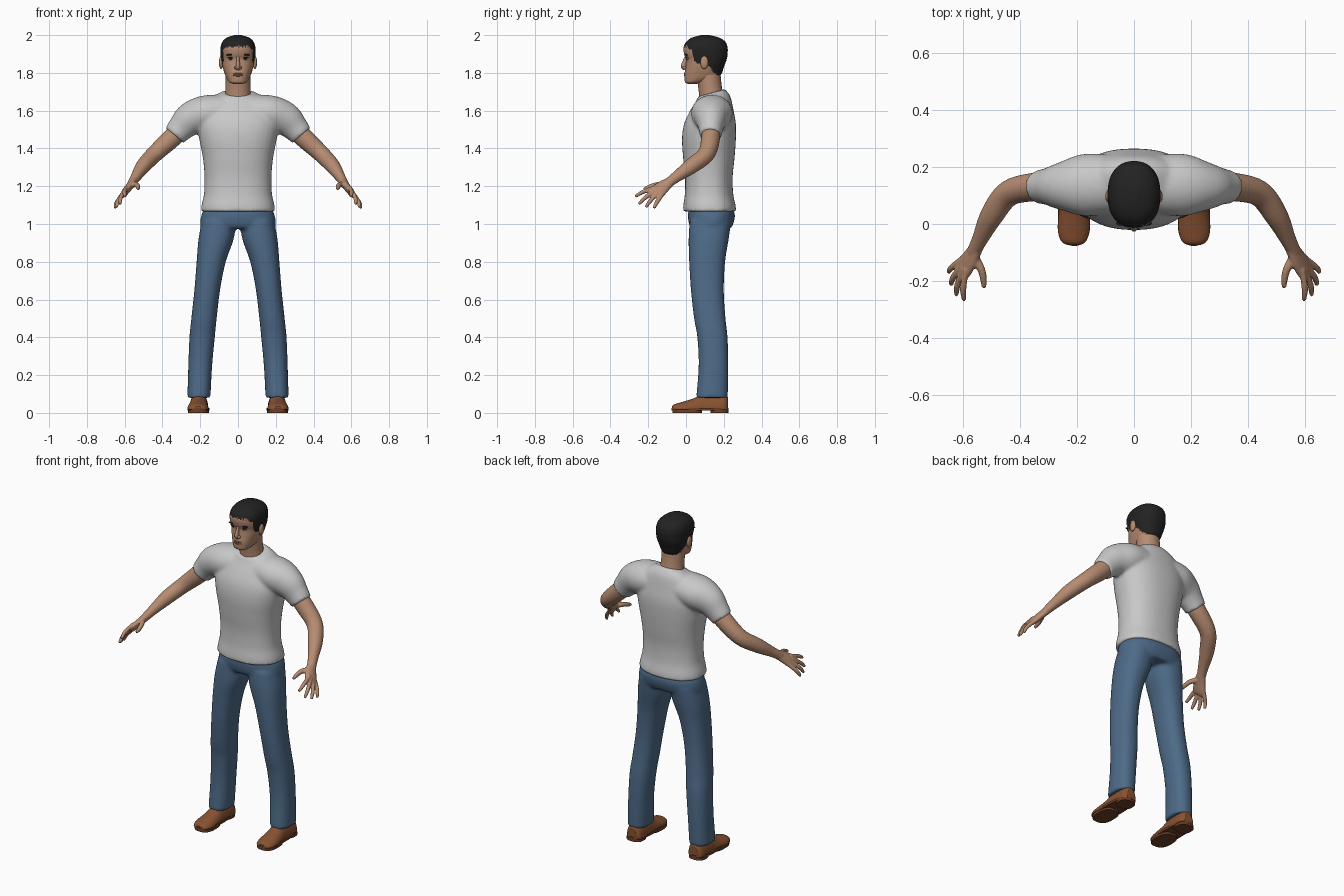
import bpy, bmesh, math, random
from mathutils import Vector, Matrix

random.seed(4)
if "Cube" in bpy.data.objects:
    bpy.data.objects.remove(bpy.data.objects["Cube"], do_unlink=True)


def material(name, r, g, b):
    m = bpy.data.materials.new(name)
    m.use_nodes = True
    m.diffuse_color = (r, g, b, 1)
    shader = m.node_tree.nodes["Principled BSDF"]
    shader.inputs["Base Color"].default_value = (r, g, b, 1)
    shader.inputs["Roughness"].default_value = 0.8
    return m


skin = material("skin", 0.47, 0.26, 0.165)
lip = material("lip", 0.33, 0.15, 0.1)
hair = material("black hair", 0.016, 0.016, 0.016)
white = material("eye white", 0.5, 0.45, 0.4)
cotton = material("light grey cotton", 0.58, 0.58, 0.58)
denim = material("blue denim", 0.075, 0.145, 0.245)
leather = material("brown leather", 0.25, 0.085, 0.032)
rubber = material("dark brown sole", 0.15, 0.05, 0.02)


def spline(rows, steps):
    """Smooth interpolation through rows of numbers."""
    out = []
    last = len(rows) - 1
    for i in range(last):
        p = [rows[max(0, min(last, i + k))] for k in (-1, 0, 1, 2)]
        for s in range(steps):
            t = s / steps
            out.append([b + 0.5 * t * (c - a + t * (2*a - 5*b + 4*c - d + t * (3*(b - c) + d - a)))
                        for a, b, c, d in zip(*p)])
    return out + [list(rows[-1])]


def loft(bm, rings):
    loops = [[bm.verts.new(p) for p in ring] for ring in rings]
    n = len(loops[0])
    for lo, hi in zip(loops, loops[1:]):
        for i in range(n):
            j = (i + 1) % n
            bm.faces.new((lo[i], lo[j], hi[j], hi[i]))
    bm.faces.new(loops[0][::-1])
    bm.faces.new(loops[-1])


def oval(n, power):
    for i in range(n):
        a = 2 * math.pi * i / n
        c, s = math.cos(a), math.sin(a)
        r = (abs(c) ** power + abs(s) ** power) ** (-1 / power)
        yield c * r, s * r


def stack(bm, rows, side=1, power=2.3, n=40, steps=6):
    """Level sections: height, half width, front, back, centre x, tilt."""
    rings = []
    for z, w, yf, yb, cx, tilt in spline(rows, steps):
        mid, d = (yf + yb) / 2, (yb - yf) / 2
        rings.append([(side * cx + w * u, mid + d * v, z + tilt * d * v)
                      for u, v in oval(n, power)])
    loft(bm, rings)


def tube(bm, rows, across, side=1, n=20, steps=5, floor=-1):
    """Sections along a path: x, y, z, radius across, other radius."""
    rows = spline(rows, steps)
    pts = [Vector((side * r[0], r[1], r[2])) for r in rows]
    rings = []
    for i, p in enumerate(pts):
        t = (pts[min(i + 1, len(pts) - 1)] - pts[max(i - 1, 0)]).normalized()
        u = Vector(across)
        u = (u - t * u.dot(t)).normalized()
        v = t.cross(u)
        ring = [p + u * (rows[i][3] * c) + v * (rows[i][4] * s) for c, s in oval(n, 2)]
        rings.append([(q.x, q.y, max(q.z, floor)) for q in ring])
    loft(bm, rings)


def ball(bm, centre, radii, turn=0):
    m = Matrix.Translation(centre) @ Matrix.Rotation(turn, 4, 'Y') @ Matrix.Diagonal((*radii, 1))
    bmesh.ops.create_uvsphere(bm, u_segments=20, v_segments=12, radius=1, matrix=m)


def finish(name, bm, mats, voxel=0, relax=0, mirror=False, rule=None):
    bmesh.ops.recalc_face_normals(bm, faces=bm.faces)
    for f in bm.faces:
        f.smooth = len(f.verts) <= 4
        if rule:
            f.material_index = rule(f.calc_center_median())
    mesh = bpy.data.meshes.new(name)
    bm.to_mesh(mesh)
    bm.free()
    for m in mats:
        mesh.materials.append(m)
    ob = bpy.data.objects.new(name, mesh)
    bpy.context.collection.objects.link(ob)
    if voxel:
        mod = ob.modifiers.new("merge", 'REMESH')
        mod.mode, mod.voxel_size, mod.use_smooth_shade = 'VOXEL', voxel, True
        mod = ob.modifiers.new("relax", 'SMOOTH')
        mod.iterations = relax
    if mirror:
        ob.modifiers.new("mirror", 'MIRROR')
    return ob


# Shirt: torso and two sleeves merged into one surface
bm = bmesh.new()
stack(bm, [(1.065, .197, -.016, .266, 0, 0), (1.1, .193, -.014, .262, 0, 0),
           (1.16, .18, -.006, .25, 0, 0), (1.25, .177, -.005, .247, 0, 0),
           (1.35, .186, -.015, .257, 0, 0), (1.45, .205, -.021, .264, 0, 0),
           (1.53, .215, -.01, .264, 0, 0), (1.6, .2, .022, .252, 0, 0),
           (1.66, .15, .05, .235, 0, .15), (1.695, .088, .065, .207, 0, .27)])
for s in (1, -1):
    tube(bm, [(.05, .14, 1.6, .1, .085), (.17, .137, 1.585, .11, .096),
              (.25, .133, 1.555, .086, .09), (.3, .132, 1.51, .066, .073),
              (.337, .13, 1.468, .058, .062)], (0, 1, 0), s, n=32)
finish("shirt", bm, [cotton], .009, 7)

# Jeans: hips and two legs
bm = bmesh.new()
stack(bm, [(.975, .19, .03, .235, 0, 0), (1, .2, .016, .25, 0, 0),
           (1.05, .193, .01, .259, 0, 0), (1.1, .17, .02, .24, 0, 0)])
for s in (1, -1):
    stack(bm, [(.08, .061, .054, .221, .207, 0), (.25, .063, .067, .224, .2, 0),
               (.4, .067, .06, .22, .19, 0), (.5, .067, .043, .209, .18, 0),
               (.65, .068, .026, .2, .163, 0), (.8, .077, .017, .207, .142, 0),
               (.92, .093, .014, .226, .116, 0), (1.02, .09, .02, .24, .1, 0)], s)
finish("jeans", bm, [denim], .009, 6)

# Arms with palm, fingers and thumb
bm = bmesh.new()
tube(bm, [(.29, .132, 1.52, .045, .047), (.345, .131, 1.46, .05, .052),
          (.44, .108, 1.372, .046, .045), (.5, .03, 1.308, .042, .04),
          (.54, -.05, 1.25, .03, .028), (.565, -.1, 1.212, .026, .022)], (0, 1, 0))
spread = (.03, .055, -.045)
tube(bm, [(.552, -.08, 1.227, .026, .022), (.575, -.12, 1.198, .037, .02),
          (.595, -.15, 1.172, .043, .018), (.607, -.168, 1.158, .038, .013)], spread)
knuckles = [((.592, -.18, 1.186), (.597, -.268, 1.145)),
            ((.604, -.175, 1.167), (.624, -.25, 1.105)),
            ((.613, -.158, 1.152), (.643, -.213, 1.088)),
            ((.616, -.134, 1.142), (.652, -.17, 1.083))]
for base, tip in knuckles:
    a, b = Vector(base), Vector(tip)
    mid = a.lerp(b, .55) + Vector((.006, 0, .006))
    tube(bm, [(*a.lerp(b, -.25), .011, .011), (*mid, .0115, .0115), (*b, .008, .008)], spread, n=12)
tube(bm, [(.562, -.115, 1.21, .017, .017), (.537, -.16, 1.207, .014, .014),
          (.529, -.195, 1.195, .013, .012), (.528, -.224, 1.185, .008, .008)], (0, 0, 1), n=12)
finish("arms", bm, [skin], .005, 3, mirror=True)

# Neck
bm = bmesh.new()
tube(bm, [(0, .14, 1.64, .072, .07), (0, .128, 1.72, .066, .062),
          (0, .115, 1.82, .066, .066)], (1, 0, 0), n=32)
finish("neck", bm, [skin])

# Head, with hair above a ragged hairline
hairline = [(-.1, 1.943), (.005, 1.94), (.03, 1.92), (.05, 1.855), (.083, 1.845),
            (.1, 1.88), (.125, 1.83), (.16, 1.79), (.3, 1.765)]


def is_hair(c):
    for (y0, z0), (y1, z1) in zip(hairline, hairline[1:]):
        if y0 <= c.y < y1:
            edge = z0 + (z1 - z0) * (c.y - y0) / (y1 - y0)
            return int(c.z > edge + random.uniform(-.006, .006))
    return 0


bm = bmesh.new()
stack(bm, [(1.741, .022, .01, .05, 0, 0), (1.75, .045, -.004, .09, 0, 0),
           (1.77, .06, -.008, .155, 0, 0), (1.795, .07, -.008, .188, 0, 0),
           (1.83, .081, -.002, .2, 0, 0), (1.87, .089, .001, .215, 0, 0),
           (1.9, .092, -.01, .22, 0, 0), (1.935, .092, -.013, .22, 0, 0),
           (1.965, .082, .002, .208, 0, 0), (1.987, .058, .032, .175, 0, 0),
           (2.0, .018, .08, .125, 0, 0)], n=80)
finish("head", bm, [skin, hair], rule=is_hair)

# Nose and ears
bm = bmesh.new()
tube(bm, [(0, .004, 1.89, .007, .008), (0, -.006, 1.86, .009, .012),
          (0, -.013, 1.834, .012, .014), (0, -.006, 1.818, .01, .008)], (1, 0, 0))
for s in (1, -1):
    ball(bm, (s * .011, -.007, 1.827), (.009, .011, .008))
finish("nose", bm, [skin])
bm = bmesh.new()
ball(bm, (.09, .097, 1.855), (.011, .021, .034))
finish("ears", bm, [skin], mirror=True)

# Eyes, brows and mouth
for name, mat, centre, radii, turn in (
        ("eyes", white, (.038, .009, 1.875), (.016, .006, .007), 0),
        ("irises", hair, (.038, .005, 1.876), (.009, .004, .006), 0),
        ("eyelashes", hair, (.038, .006, 1.882), (.018, .006, .0025), 0),
        ("eyebrows", hair, (.04, .002, 1.897), (.024, .008, .005), .08)):
    bm = bmesh.new()
    ball(bm, centre, radii, turn)
    finish(name, bm, [mat], mirror=True)
bm = bmesh.new()
for z in (1.795, 1.786):
    ball(bm, (0, -.004, z), (.026, .008, .005))
finish("lips", bm, [lip])

# Shoes and their soles
bm = bmesh.new()
tube(bm, [(.212, -.074, .022, .022, .012), (.212, -.06, .022, .044, .024),
          (.212, -.02, .022, .056, .036), (.21, .04, .022, .054, .055),
          (.208, .09, .022, .05, .08), (.207, .16, .022, .05, .088),
          (.207, .205, .022, .046, .08), (.207, .222, .022, .028, .06)],
     (1, 0, 0), n=32, floor=.018)
finish("shoes", bm, [leather], mirror=True)
bm = bmesh.new()
for low, high, front, back, w in ((.012, .026, -.077, .226, .058),
                                  (0, .016, -.072, .085, .056), (0, .016, .13, .225, .05)):
    stack(bm, [(low, w, front, back, .21, 0), (high, w, front, back, .21, 0)], power=2.7, steps=1)
sole = finish("soles", bm, [rubber], mirror=True)
bpy.context.view_layer.objects.active = sole
sole.select_set(True)
bpy.ops.object.shade_smooth_by_angle()
